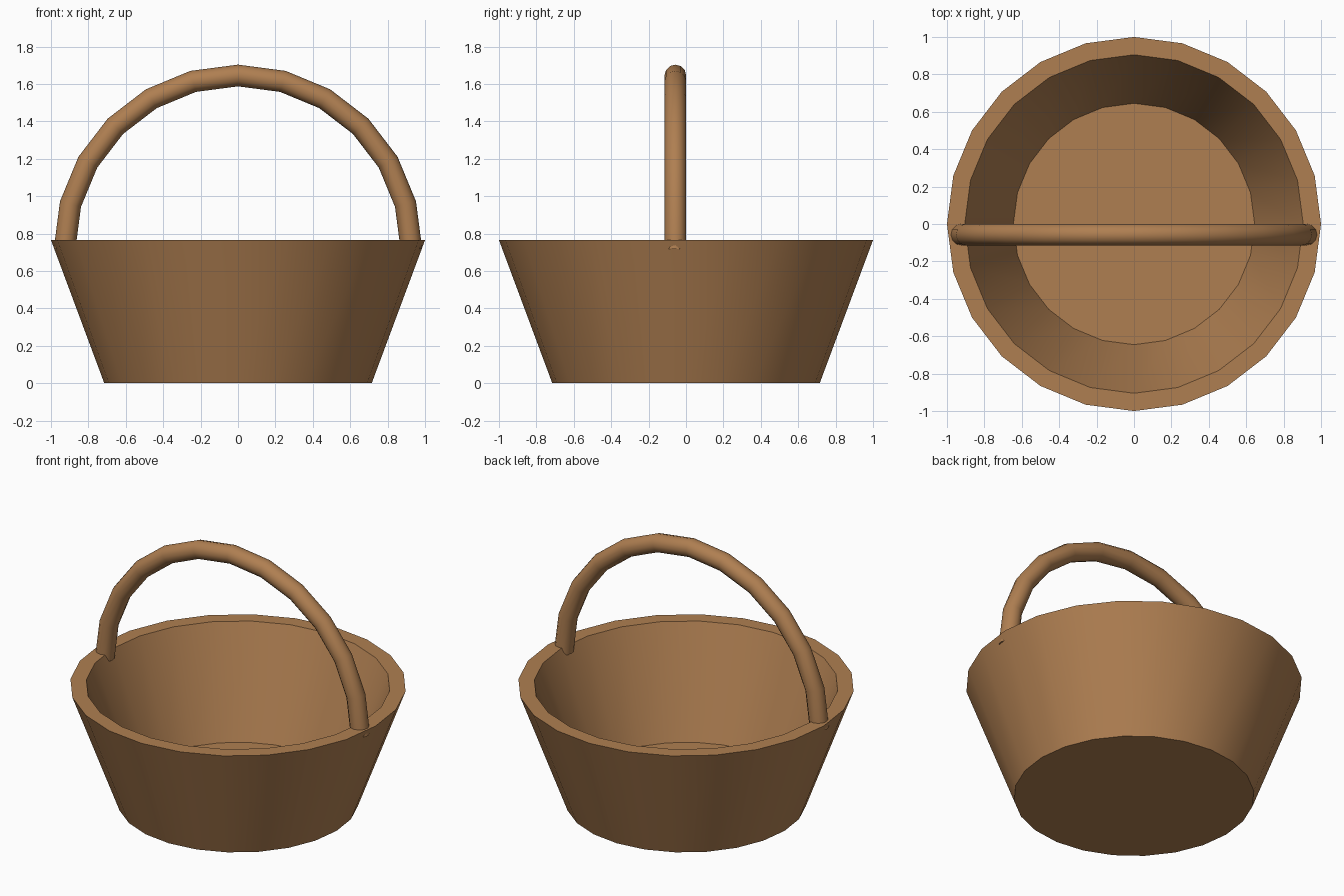
import bpy, bmesh, math

cube = bpy.data.objects.get("Cube")
if cube:
    bpy.data.objects.remove(cube, do_unlink=True)

SEGMENTS = 24      # sides of the basket, and of a full handle circle
TUBE_SIDES = 12

brown = bpy.data.materials.new("wicker_brown")
brown.use_nodes = True
color = (0.43, 0.212, 0.083, 1)
brown.diffuse_color = color
brown.node_tree.nodes["Principled BSDF"].inputs["Base Color"].default_value = color


def ring(bm, count, point):
    return [bm.verts.new(point(2 * math.pi * i / count)) for i in range(count)]


def bridge(bm, a, b):
    n = len(a)
    for i in range(n):
        j = (i + 1) % n
        bm.faces.new((a[i], a[j], b[j], b[i]))


def tube_object(name, rings, count):
    """Skin a list of ring functions and cap both ends."""
    bm = bmesh.new()
    loops = [ring(bm, count, point) for point in rings]
    for a, b in zip(loops, loops[1:]):
        bridge(bm, a, b)
    bm.faces.new(loops[0])
    bm.faces.new(loops[-1])
    bmesh.ops.recalc_face_normals(bm, faces=bm.faces)
    mesh = bpy.data.meshes.new(name)
    bm.to_mesh(mesh)
    bm.free()
    mesh.materials.append(brown)
    obj = bpy.data.objects.new(name, mesh)
    bpy.context.collection.objects.link(obj)
    bpy.ops.object.select_all(action="DESELECT")
    obj.select_set(True)
    bpy.context.view_layer.objects.active = obj
    bpy.ops.object.shade_smooth_by_angle(angle=math.radians(40))
    return obj


# Basket: outer wall, flat rim, inner wall and floor
def level(radius, z):
    return lambda t: (radius * math.cos(t), radius * math.sin(t), z)


profile = [(0.715, 0), (1, 0.765), (0.905, 0.765), (0.645, 0.09)]
tube_object("basket", [level(r, z) for r, z in profile], SEGMENTS)

# Handle: half a torus standing on the rim, a little in front of the middle
ARC, TUBE, HANDLE_Y, HANDLE_Z = 0.927, 0.058, -0.057, 0.718


def section(angle):
    def point(t):
        r = ARC + TUBE * math.cos(t)
        return (r * math.cos(angle), HANDLE_Y + TUBE * math.sin(t),
                HANDLE_Z + r * math.sin(angle))
    return point


half = SEGMENTS // 2
tube_object("handle", [section(math.pi * i / half) for i in range(half + 1)], TUBE_SIDES)
